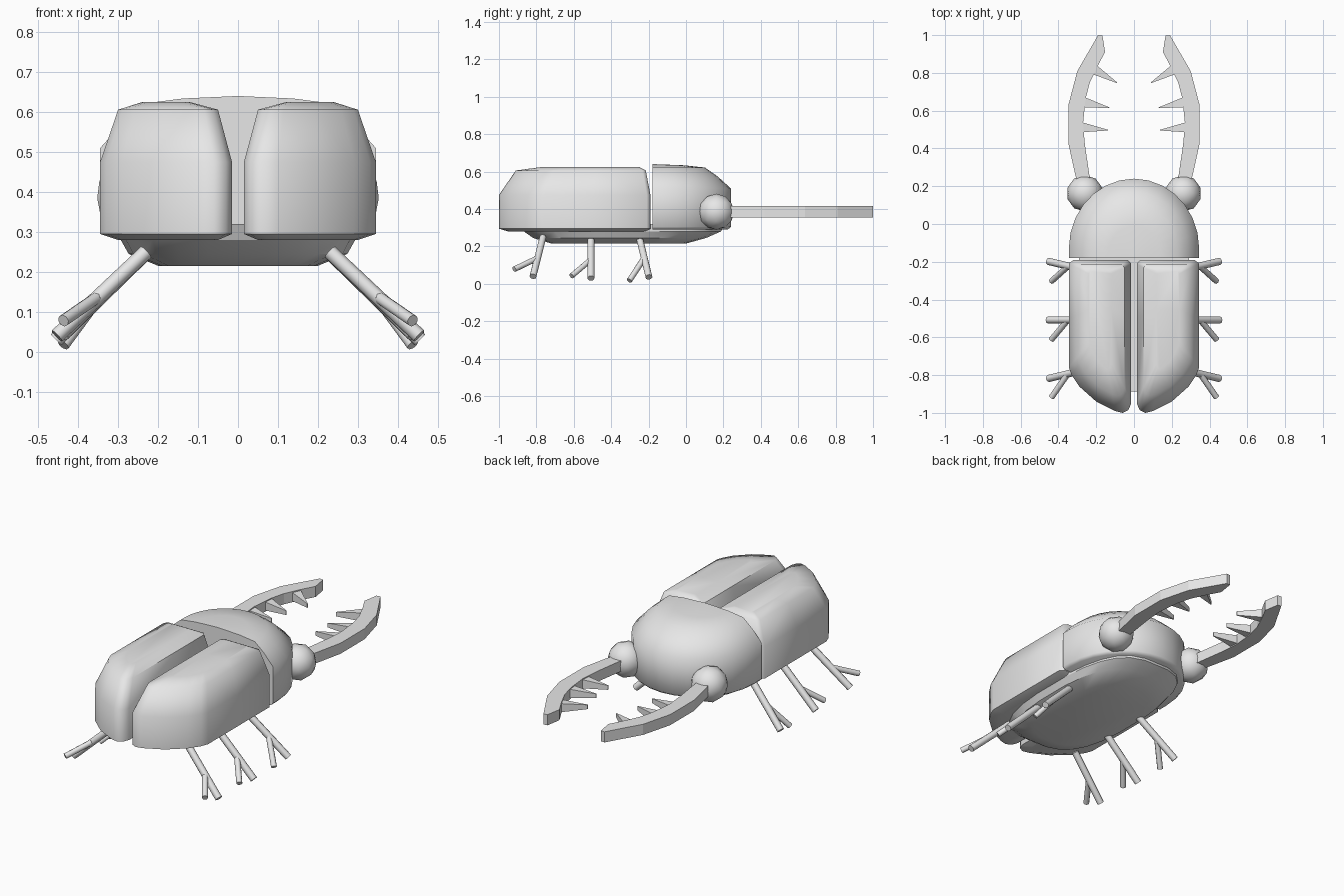
import bpy, bmesh, math
from mathutils import Vector

if "Cube" in bpy.data.objects:
    bpy.data.objects.remove(bpy.data.objects["Cube"])

grey = bpy.data.materials.new("shell_grey")
grey.diffuse_color = (0.8, 0.8, 0.8, 1)
grey.use_nodes = True
grey.node_tree.nodes["Principled BSDF"].inputs["Base Color"].default_value = grey.diffuse_color


def finish(name, bm, angle=None, mirror=False):
    """Turn a bmesh into a named object, optionally smoothed and mirrored in x."""
    bmesh.ops.recalc_face_normals(bm, faces=bm.faces)
    me = bpy.data.meshes.new(name)
    bm.to_mesh(me)
    bm.free()
    me.materials.append(grey)
    if angle:
        me.shade_smooth()
        me.set_sharp_from_angle(angle=math.radians(angle))
    ob = bpy.data.objects.new(name, me)
    bpy.context.collection.objects.link(ob)
    if mirror:
        ob.modifiers.new("mirror", 'MIRROR')
    return ob


def loft(bm, rings):
    """Skin a stack of equal-length closed rings and cap both ends."""
    loops = [[bm.verts.new(p) for p in ring] for ring in rings]
    n = len(loops[0])
    for a, b in zip(loops, loops[1:]):
        for i in range(n):
            j = (i + 1) % n
            bm.faces.new((a[i], a[j], b[j], b[i]))
    bm.faces.new(loops[0])
    bm.faces.new(loops[-1])


def rod(bm, a, b, r, sides=8):
    a, b = Vector(a), Vector(b)
    d = b - a
    mat = d.to_track_quat('Z', 'Y').to_matrix().to_4x4()
    mat.translation = (a + b) / 2
    bmesh.ops.create_cone(bm, cap_ends=True, segments=sides, radius1=r,
                          radius2=r, depth=d.length, matrix=mat)


# Wing covers: one outline refitted to a box at each height
outline = [(.035, -.19), (.32, -.19), (.345, -.21), (.345, -.5), (.345, -.76),
           (.33, -.80), (.29, -.86), (.20, -.94), (.10, -.99), (.06, -1.0),
           (.03, -.985), (.015, -.95), (.015, -.5), (.015, -.21)]
boxes = [(.05, .30, -.95, -.22, .28), (.015, .345, -1, -.19, .295),
         (.015, .345, -1, -.19, .475), (.05, .30, -.91, -.215, .606),
         (.12, .24, -.77, -.25, .625)]
bm = bmesh.new()
loft(bm, [[(x0 + (x - .015) / .33 * (x1 - x0), y0 + (y + 1) / .81 * (y1 - y0), z)
           for x, y in outline] for x0, x1, y0, y1, z in boxes])
finish("wing_covers", bm, 58, True)

# Thorax: half-round dome with a flat back
arc = [(.345, -.18)]
arc += [(.345 * math.cos(t), -.13 + .37 * math.sin(t))
        for t in (math.pi * i / 14 for i in range(15))]
arc += [(-.345, -.18)]
bm = bmesh.new()
loft(bm, [[(x * s, -.18 + (y + .18) * s, z) for x, y in arc]
          for s, z in ((.96, .29), (1, .305), (1, .51), (.83, .575),
                       (.67, .622), (.4, .634), (.02, .64))])
finish("thorax", bm, 50)

# Belly: rounded boat-shaped underside
bm = bmesh.new()
rings = []
for hx, y0, y1, z in ((.20, -.72, 0, .215), (.275, -.82, .11, .245),
                      (.295, -.87, .19, .28), (.295, -.89, .21, .32)):
    ring = []
    for i in range(24):
        t = 2 * math.pi * (i + .5) / 24
        c, s = math.cos(t), math.sin(t)
        ring.append((hx * math.copysign(abs(c) ** .65, c),
                     (y0 + y1) / 2 + (y1 - y0) / 2 * math.copysign(abs(s) ** .75, s), z))
    rings.append(ring)
loft(bm, rings)
finish("belly", bm, 25)

# Eyes
bm = bmesh.new()
bmesh.ops.create_icosphere(bm, subdivisions=2, radius=.097)
bmesh.ops.translate(bm, verts=bm.verts, vec=(.26, .162, .385))
finish("eyes", bm, 40, True)

# Mandibles: flat curved plates
outer = [(.29, .18), (.312, .265), (.346, .42), (.346, .635), (.30, .81), (.19, 1.0)]
inner = [(.167, .997), (.153, .91), (.193, .836), (.235, .746), (.257, .66),
         (.27, .53), (.26, .42), (.235, .25), (.225, .18)]
bm = bmesh.new()
loft(bm, [[(x, y, z) for x, y in outer + inner] for z in (.355, .415)])
finish("mandibles", bm, None, True)

# Mandible teeth: tapering wedges
bm = bmesh.new()
for bx, by, tx, ty in ((.28, .512, .138, .497), (.267, .645, .13, .615),
                       (.215, .82, .09, .748)):
    base, tip = Vector((bx, by, .385)), Vector((tx, ty, .385))
    side = (tip - base).cross(Vector((0, 0, 1))).normalized()
    up = Vector((0, 0, 1))
    loft(bm, [[c + side * w + up * h, c - side * w + up * h,
               c - side * w - up * h, c + side * w - up * h]
              for c, w, h in ((base, .027, .025), (tip, .002, .012))])
finish("mandible_teeth", bm, None, True)

# Legs: hip, main foot, fork start and fork end
legs = {
    "front_legs": ((.23, -.25, .25), (.453, -.198, .036), (.35, -.225, .135), (.437, -.303, .017)),
    "middle_legs": ((.23, -.508, .25), (.455, -.508, .03), (.35, -.508, .13), (.437, -.612, .042)),
    "rear_legs": ((.23, -.765, .25), (.453, -.818, .04), (.35, -.793, .138), (.437, -.918, .078)),
}
for name, (hip, foot, start, end) in legs.items():
    bm = bmesh.new()
    rod(bm, hip, foot, .019)
    rod(bm, start, end, .0155)
    finish(name, bm, 50, True)
